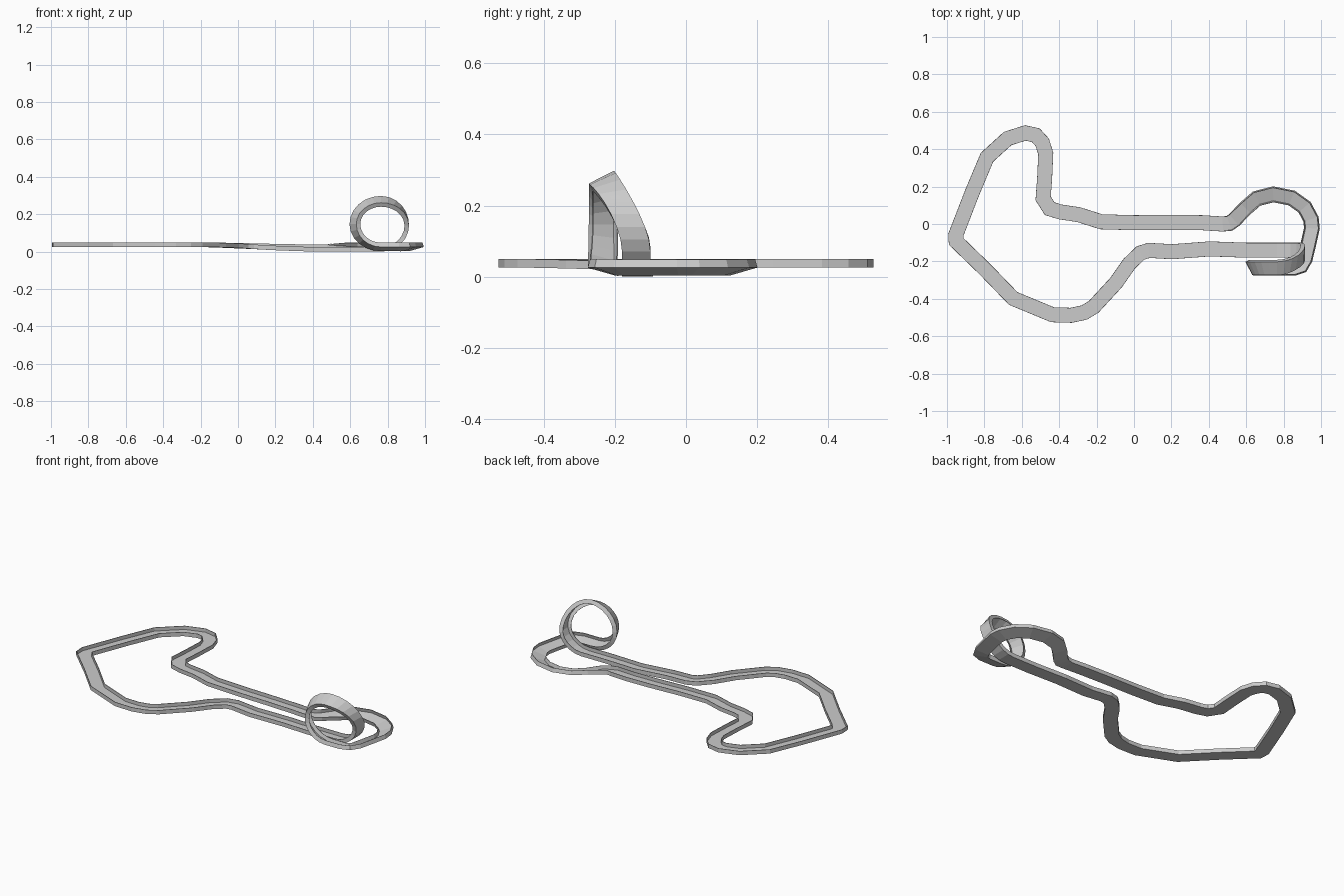
import bpy, bmesh
from math import sin, cos, pi, radians
from mathutils import Vector

if "Cube" in bpy.data.objects:
    bpy.data.objects.remove(bpy.data.objects["Cube"])

HALF, RAIL, WALL = 0.04, 0.024, 0.003


def smooth(a, b, v):
    t = min(1, max(0, (v - a) / (b - a)))
    return t * t * (3 - 2 * t)


# Each station: centre point, direction the rails point, roll towards that direction
stations = []

# Banked hairpin after the loop, running back to the straight
hairpin = [(0.85, -0.235), (0.89, -0.222), (0.912, -0.185), (0.93, -0.11), (0.95, -0.02),
           (0.945, 0.03), (0.91, 0.095), (0.84, 0.145), (0.74, 0.165), (0.65, 0.142),
           (0.59, 0.09), (0.53, 0.025), (0.505, 0.008)]
for x, y in hairpin:
    bank = radians(16) * (1 if y < 0.1 and x > 0.7 or y > 0.03 else 0.4)
    stations.append((Vector((x, y, 0.016)), Vector((0, 0, 1)), bank))

# Flat circuit: upper straight, left bends, lower straight
upper = [(0.47, 0.003), (0.36, 0.01), (0.2, 0.012), (0.0, 0.01), (-0.18, 0.015),
         (-0.3, 0.053), (-0.4, 0.068), (-0.455, 0.085), (-0.49, 0.14), (-0.482, 0.25),
         (-0.476, 0.38), (-0.495, 0.44), (-0.53, 0.478), (-0.585, 0.49), (-0.68, 0.46),
         (-0.79, 0.36), (-0.87, 0.17), (-0.957, -0.055)]
lower = [(-0.955, -0.09), (-0.8, -0.24), (-0.65, -0.395), (-0.44, -0.482), (-0.34, -0.485),
         (-0.27, -0.47), (-0.22, -0.44), (-0.1, -0.31), (-0.03, -0.21), (0.03, -0.152),
         (0.075, -0.138), (0.2, -0.145), (0.4, -0.13), (0.6, -0.137)]
for pts, low in ((upper, 0.016), (lower, 0.002)):
    for x, y in pts:
        z = low + (0.028 - low) * smooth(0.45, -0.25, x)
        stations.append((Vector((x, y, z)), Vector((0, 0, 1)), 0))

# Vertical loop, drifting sideways and rolling over the top
STEPS = 24
for i in range(STEPS + 1):
    d = 360 * i / STEPS
    a = radians(d)
    y = -0.137 - 0.098 * smooth(60, 180, d)
    z = 0.142 - 0.14 * cos(a) + 0.014 * smooth(180, 360, d)
    roll = radians(27 * smooth(90, 180, d) - 11 * smooth(270, 360, d))
    stations.append((Vector((0.76 + 0.15 * sin(a), y, z)),
                     Vector((-sin(a), 0, cos(a))), roll))

# U-shaped channel section: bed with a thin rail on each side
inner = HALF - WALL
section = [(-HALF, RAIL), (-HALF, 0), (HALF, 0), (HALF, RAIL),
           (inner, RAIL), (inner, WALL), (-inner, WALL), (-inner, RAIL)]

bm = bmesh.new()
rings = []
n = len(stations)
for i, (p, up, roll) in enumerate(stations):
    before = (p - stations[i - 1][0]).normalized()
    after = (stations[(i + 1) % n][0] - p).normalized()
    if i >= len(hairpin) + len(upper) + len(lower):
        side, miter = Vector((0, -1, 0)), 1
    else:
        side = (before + after).cross(up).normalized()
        miter = 1 / max(0.75, (before + after).length / 2)
    s = side * cos(roll) + up * sin(roll)
    u = up * cos(roll) - side * sin(roll)
    rings.append([bm.verts.new(p + s * (a * miter) + u * b) for a, b in section])

for i in range(n):
    r, q = rings[i], rings[(i + 1) % n]
    for k in range(len(section)):
        m = (k + 1) % len(section)
        bm.faces.new((r[k], r[m], q[m], q[k]))
bmesh.ops.recalc_face_normals(bm, faces=bm.faces)

# Rest on the ground and centre on x and y
lo = Vector([min(v.co[k] for v in bm.verts) for k in range(3)])
hi = Vector([max(v.co[k] for v in bm.verts) for k in range(3)])
bmesh.ops.translate(bm, verts=bm.verts,
                    vec=(-(lo.x + hi.x) / 2, -(lo.y + hi.y) / 2, -lo.z))
mesh = bpy.data.meshes.new("race_track")
bm.to_mesh(mesh)
bm.free()
track = bpy.data.objects.new("race_track", mesh)
bpy.context.collection.objects.link(track)
